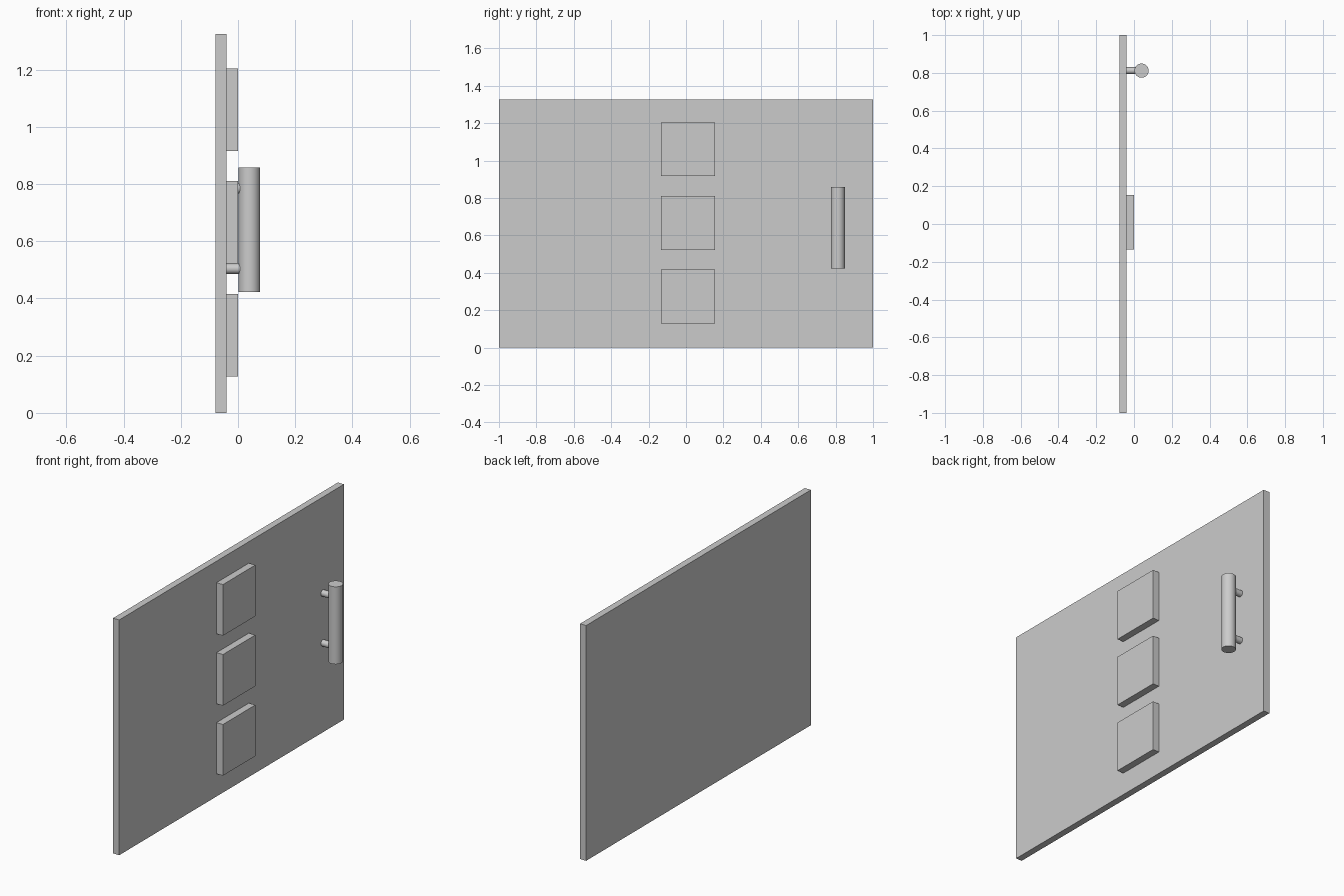
import bpy
import math

if "Cube" in bpy.data.objects:
    bpy.data.objects.remove(bpy.data.objects["Cube"])


def box(name, low, high):
    """Axis-aligned box between two corners."""
    centre = [(a + b) / 2 for a, b in zip(low, high)]
    bpy.ops.mesh.primitive_cube_add(size=1, location=centre)
    obj = bpy.context.object
    obj.name = name
    obj.scale = [b - a for a, b in zip(low, high)]
    bpy.ops.object.transform_apply(location=False, rotation=False, scale=True)
    return obj


def rod(name, radius, length, centre, rotation=(0, 0, 0), sides=48):
    """Capped cylinder with smooth sides and sharp rims."""
    bpy.ops.mesh.primitive_cylinder_add(vertices=sides, radius=radius, depth=length,
                                        location=centre, rotation=rotation)
    obj = bpy.context.object
    obj.name = name
    bpy.ops.object.shade_smooth_by_angle(angle=math.radians(30))
    return obj


FACE_X = -0.04  # outer face of the door panel

# Door slab
box("door_panel", (-0.078, -1, 0), (FACE_X, 1, 1.325))

# Three raised square panels, stacked vertically
HALF = 0.144
for i, z in enumerate((0.272, 0.666, 1.06)):
    box(f"raised_square_{i + 1}", (FACE_X, 0.01 - HALF, z - HALF), (0, 0.01 + HALF, z + HALF))

# Vertical handle bar
HANDLE_Y = 0.812
rod("handle_bar", 0.0375, 0.436, (0.04, HANDLE_Y, 0.64))

# Two posts joining the bar to the door
for name, z in (("lower_handle_post", 0.504), ("upper_handle_post", 0.785)):
    rod(name, 0.018, 0.06, (FACE_X + 0.03, HANDLE_Y, z), (0, math.pi / 2, 0), 32)
